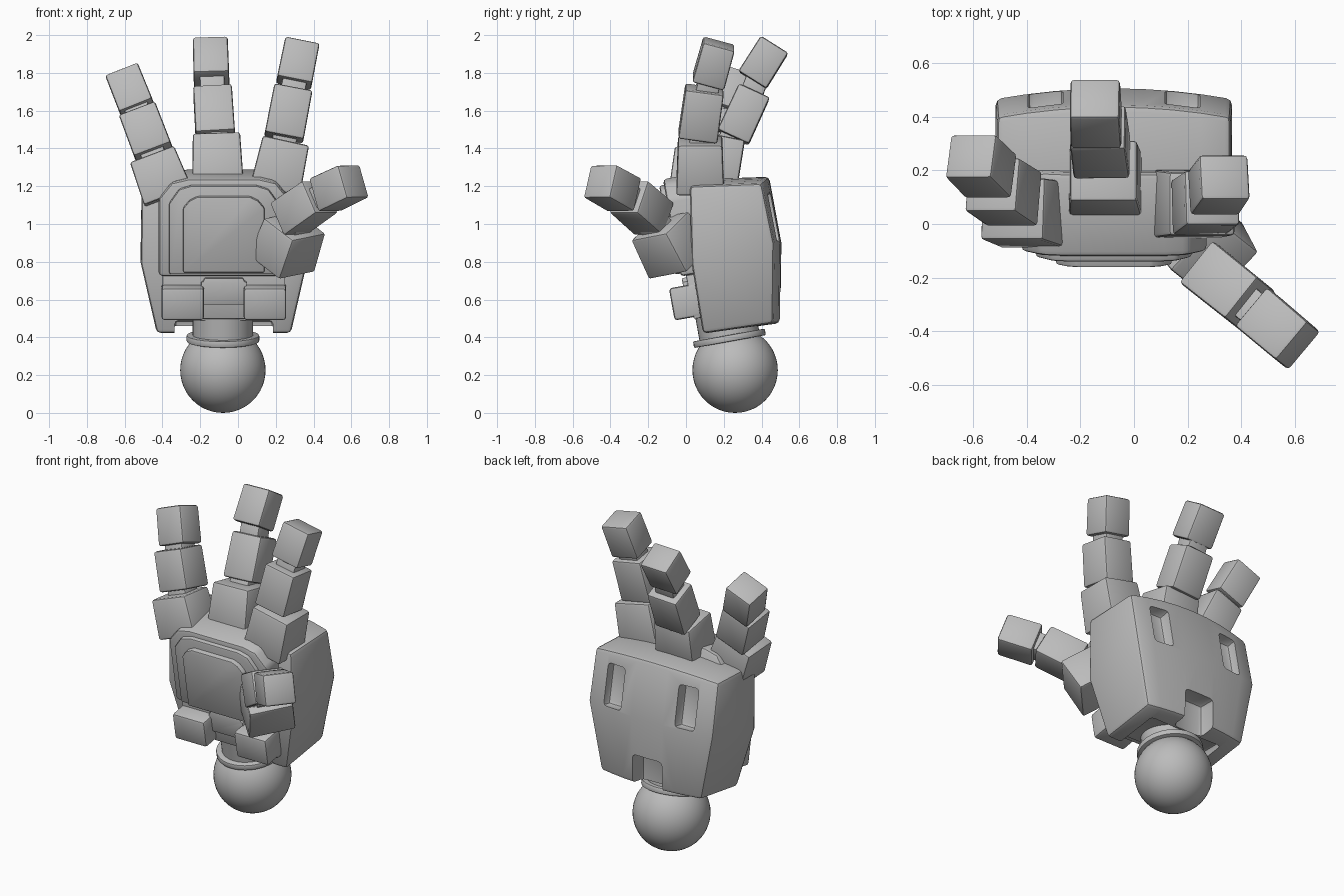
import bpy, bmesh, math
from mathutils import Vector, Matrix

old = bpy.data.objects.get("Cube")
if old:
    bpy.data.objects.remove(old, do_unlink=True)

grey = bpy.data.materials.new("plain grey")
grey.use_nodes = True
COLOUR = (0.5, 0.5, 0.5, 1)
grey.diffuse_color = COLOUR
grey.node_tree.nodes["Principled BSDF"].inputs["Base Color"].default_value = COLOUR

MID = -0.075   # centre line of the palm
LEAN = 0.18    # forward lean of the palm


def finish(name, bm, bevel=0.0, smooth=True, limit=25):
    """Bevel the sharp edges and turn the bmesh into an object."""
    bmesh.ops.recalc_face_normals(bm, faces=bm.faces)
    if bevel:
        sharp = [e for e in bm.edges if e.calc_face_angle(0) > math.radians(limit)]
        bmesh.ops.bevel(bm, geom=sharp, offset=bevel, segments=2, profile=0.5,
                        affect='EDGES', clamp_overlap=True)
    mesh = bpy.data.meshes.new(name)
    bm.to_mesh(mesh)
    bm.free()
    mesh.materials.append(grey)
    ob = bpy.data.objects.new(name, mesh)
    bpy.context.collection.objects.link(ob)
    if smooth:
        shade(ob)
    return ob


def shade(ob):
    bpy.ops.object.select_all(action='DESELECT')
    ob.select_set(True)
    bpy.context.view_layer.objects.active = ob
    bpy.ops.object.shade_smooth_by_angle(angle=math.radians(35))


def frame(centre, axis, side):
    """Matrix whose z runs along axis and whose x is close to side."""
    z = Vector(axis).normalized()
    x = Vector(side)
    x = (x - z * x.dot(z)).normalized()
    m = Matrix((x, z.cross(x), z)).transposed().to_4x4()
    m.translation = centre
    return m


def block(name, centre, size, axis=(0, 0, 1), side=(1, 0, 0), bevel=0.014, flare=1.0):
    """Rounded block; flare widens its lower end."""
    bm = bmesh.new()
    bmesh.ops.create_cube(bm, size=1)
    for v in bm.verts:
        f = flare if v.co.z < 0 else 1
        v.co = Vector((v.co.x * size[0] * f, v.co.y * size[1] * f, v.co.z * size[2]))
    bm.transform(frame(centre, axis, side))
    return finish(name, bm, bevel)


def plate(name, outline, back, front, bevel=0.012):
    """Extrude an x-z outline along the leaning palm's facing direction."""
    bm = bmesh.new()
    rings = [[bm.verts.new((x, -LEAN * (z - 0.5) - d, z - LEAN * d)) for x, z in outline]
             for d in (back, front)]
    for ring in rings:
        bm.faces.new(ring)
    n = len(outline)
    for i in range(n):
        j = (i + 1) % n
        bm.faces.new((rings[0][i], rings[0][j], rings[1][j], rings[1][i]))
    return finish(name, bm, bevel)


def arch(half, low, shoulder, top, flat):
    """Outline with a straight base and chamfered shoulders."""
    right = [(half, low), (half, shoulder), (half - (half - flat) * 0.45, top - 0.02), (flat, top)]
    return [(MID + x, z) for x, z in right] + [(MID - x, z) for x, z in reversed(right)]


def disc(name, centre, radius, depth, axis, bevel=0.0):
    bm = bmesh.new()
    bmesh.ops.create_cone(bm, cap_ends=True, segments=40, radius1=radius, radius2=radius, depth=depth)
    bm.transform(frame(centre, axis, (1, 0, 0)))
    return finish(name, bm, bevel, limit=40)


# Back shell: lofted levels, each curved across the back
# level: half width, front (y, z), back corner (y, z), centre rise
levels = [(0.355, (0.09, 0.42), (0.46, 0.475), 0.0),
          (0.44, (0.03, 0.79), (0.465, 0.9), 0.0),
          (0.435, (0.02, 1.20), (0.40, 1.215), 0.035)]
bm = bmesh.new()
rings = []
STEPS = 8
for half, (fy, fz), (by, bz), rise in levels:
    ring = []
    for i in range(STEPS + 1):
        t = 2 * i / STEPS - 1
        bulge = 1 - t * t
        ring.append(bm.verts.new((MID + half * t, by + 0.04 * bulge, bz + rise * bulge)))
    for i in range(STEPS, -1, -1):
        t = 2 * i / STEPS - 1
        ring.append(bm.verts.new((MID + half * t, fy, fz + rise * (1 - t * t))))
    rings.append(ring)
n = len(rings[0])
for lo, hi in zip(rings, rings[1:]):
    for i in range(n):
        j = (i + 1) % n
        bm.faces.new((lo[i], lo[j], hi[j], hi[i]))
for ring in (rings[0], rings[-1]):
    for i in range(STEPS):
        bm.faces.new((ring[i], ring[i + 1], ring[n - 2 - i], ring[n - 1 - i]))
shell = finish("back_shell", bm, 0.022, smooth=False, limit=30)

# Openings: two back slots, wrist notch and underside channel
slot_axis = (0, -0.2, 1)
cutters = [block("slot_cutter", (MID + s * 0.255, 0.46, 1.035), (0.13, 0.12, 0.26), slot_axis, bevel=0.02)
           for s in (-1, 1)]
cutters.append(block("notch_cutter", (MID, 0.49, 0.52), (0.21, 0.2, 0.28), bevel=0.025))
cutters.append(block("channel_cutter", (MID, 0.13, 0.38), (0.52, 0.5, 0.22), bevel=0.02))
bpy.context.view_layer.objects.active = shell
for c in cutters:
    c.hide_render = True
    mod = shell.modifiers.new("opening", 'BOOLEAN')
    mod.object = c
    mod.solver = 'EXACT'
    bpy.ops.object.modifier_apply(modifier=mod.name)
for c in cutters:
    bpy.data.objects.remove(c, do_unlink=True)
shade(shell)

# Palm layers and wrist pads
plate("palm_body", arch(0.345, 0.72, 1.13, 1.235, 0.19), -0.32, -0.01, 0.02)
plate("palm_rim", arch(0.29, 0.735, 1.11, 1.205, 0.17), -0.05, 0.015)
plate("palm_panel", arch(0.215, 0.75, 1.09, 1.15, 0.14), -0.05, 0.045, 0.008)
plate("lower_palm", arch(0.325, 0.49, 0.72, 0.74, 0.30), -0.32, -0.04)
plate("wrist_bridge", arch(0.12, 0.57, 0.69, 0.71, 0.1), -0.1, -0.015)
for s, word in ((-1, "right"), (1, "left")):
    xs = sorted((MID + s * 0.105, MID + s * 0.33))
    plate(word + "_wrist_pad", [(xs[0], 0.5), (xs[1], 0.5), (xs[1], 0.67), (xs[0], 0.67)], -0.12, 0.06, 0.016)

# Wrist joint
up = (0, -LEAN, 1)
disc("wrist_neck", (MID - 0.005, 0.22, 0.46), 0.16, 0.2, up)
disc("wrist_collar", (MID - 0.005, 0.23, 0.395), 0.193, 0.035, up, 0.006)
bm = bmesh.new()
bmesh.ops.create_uvsphere(bm, u_segments=48, v_segments=24, radius=0.226)
bm.transform(Matrix.Translation((-0.08, 0.26, 0.226)))
finish("wrist_ball", bm)


def digit(name, parts, side):
    """Chain of blocks linked by small joints; part: centre, axis, size."""
    labels = ("base", "middle", "tip")
    for i, (centre, axis, size) in enumerate(parts):
        block(f"{name}_{labels[i]}", centre, size, axis, side, flare=1.08 if i == 0 else 1.02)
        if i:
            before = Vector(parts[i - 1][0])
            gap = Vector(centre) - before
            block(f"{name}_joint_{i}", before + gap * 0.52, (0.13, 0.12, 0.16), gap, side, 0.008)


BASE, MIDDLE, TIP = (0.25, 0.23, 0.24), (0.205, 0.205, 0.24), (0.185, 0.172, 0.222)
digit("little_finger", [((-0.41, 0.045, 1.25), (-0.38, 0.1, 1), BASE),
                        ((-0.487, 0.12, 1.485), (-0.38, 0.25, 1), MIDDLE),
                        ((-0.57, 0.215, 1.70), (-0.4, 0.4, 1), TIP)], (1, 0, 0.38))
digit("middle_finger", [((-0.11, 0.175, 1.345), (-0.03, 0.2, 1), BASE),
                        ((-0.127, 0.305, 1.58), (-0.06, 0.46, 1), (0.205, 0.18, 0.27)),
                        ((-0.143, 0.41, 1.855), (-0.03, 0.63, 1), TIP)], (1, 0, 0.03))
digit("index_finger", [((0.225, 0.075, 1.31), (0.22, 0.0, 1), (0.25, 0.235, 0.27)),
                       ((0.267, 0.08, 1.585), (0.19, 0.14, 1), (0.205, 0.205, 0.265)),
                       ((0.317, 0.146, 1.85), (0.2, 0.28, 1), TIP)], (1, 0, -0.2))
digit("thumb", [((0.265, -0.085, 0.89), (0.3, -0.45, 0.85), (0.26, 0.23, 0.24)),
                ((0.35, -0.235, 1.085), (0.2, -0.16, 0.14), (0.195, 0.195, 0.25)),
                ((0.535, -0.39, 1.19), (0.19, -0.16, 0.09), (0.185, 0.185, 0.215))], (0.62, 0.78, 0))
